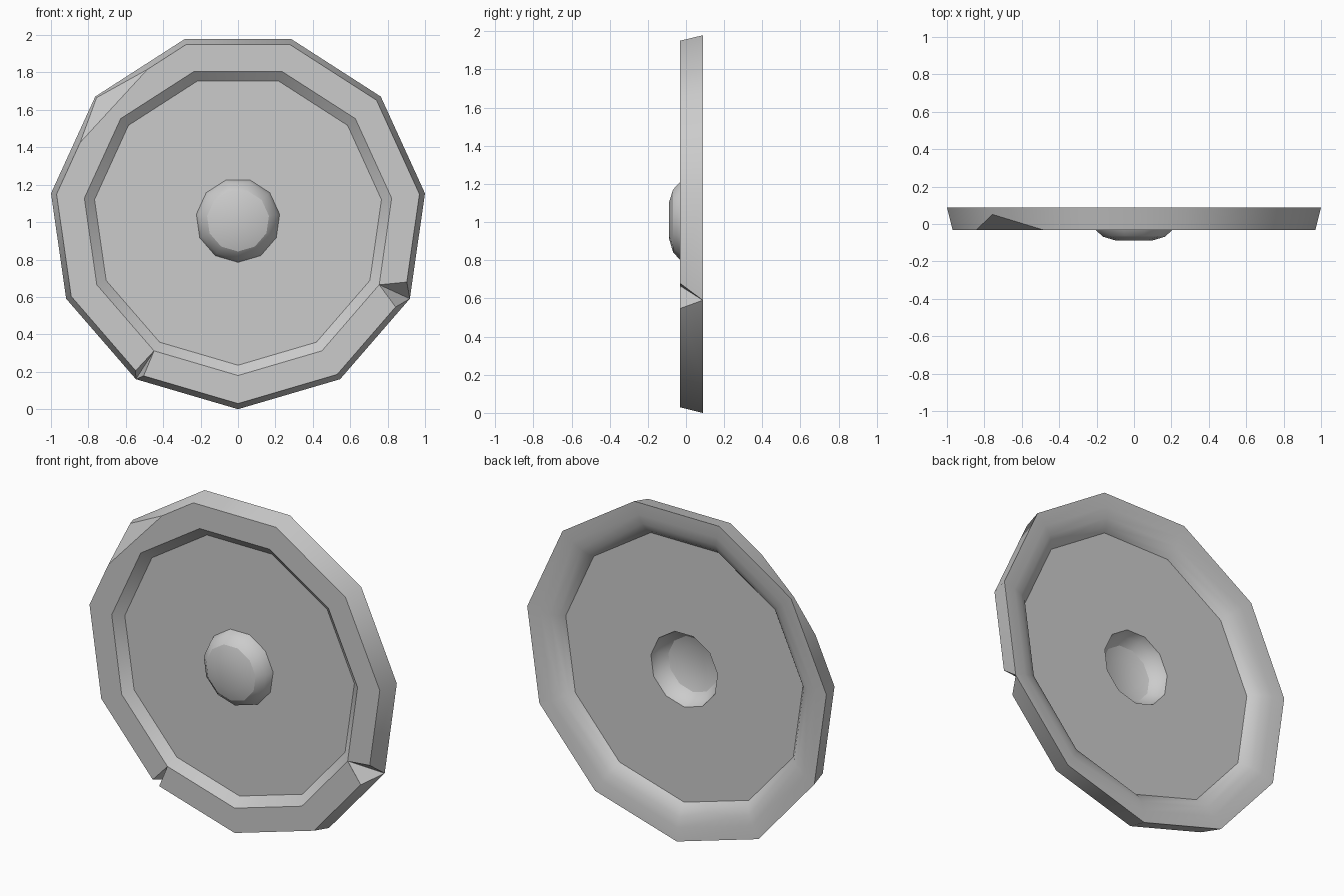
import bpy, bmesh, math
from mathutils import Vector

SIDES = 11
R = 1.01          # outer radius, also the height of the centre
STEP = math.tau / SIDES

cube = bpy.data.objects.get("Cube")
if cube:
    bpy.data.objects.remove(cube, do_unlink=True)

grey = bpy.data.materials.new("grey")
grey.use_nodes = True
grey.diffuse_color = (0.6, 0.6, 0.6, 1)
grey.node_tree.nodes["Principled BSDF"].inputs["Base Color"].default_value = (0.6, 0.6, 0.6, 1)


def corner(k, radius, y):
    """Corner k of the eleven-sided outline, counted from the bottom."""
    a = -math.pi / 2 + k * STEP
    return Vector((radius * math.cos(a), y, R + radius * math.sin(a)))


def lathe(bm, profile, closed):
    rings = [[bm.verts.new(corner(k, r, y)) for k in range(SIDES)] for r, y in profile]
    pairs = list(zip(rings, rings[1:]))
    if closed:
        pairs.append((rings[-1], rings[0]))
    for a, b in pairs:
        for k in range(SIDES):
            n = (k + 1) % SIDES
            bm.faces.new((a[k], a[n], b[n], b[k]))
    return rings


def shade(bm):
    """Smooth shading with sharp corners and flat front faces."""
    for f in bm.faces:
        f.smooth = True
    for e in bm.edges:
        flat = any(f.normal.y < -0.8 for f in e.link_faces)
        e.smooth = not (e.calc_face_angle(0) > math.radians(35)
                        or (flat and e.calc_face_angle(0) > math.radians(20)))


def make_object(name, bm):
    mesh = bpy.data.meshes.new(name)
    bm.to_mesh(mesh)
    bm.free()
    mesh.materials.append(grey)
    obj = bpy.data.objects.new(name, mesh)
    bpy.context.collection.objects.link(obj)
    return obj


def notch_cutter(k, front_a, front_b):
    """Wedge running from the groove out to the back corner k."""
    apex = corner(k, 0.83, -0.03)
    ends = [Vector(front_a), Vector(front_b), corner(k, R, 0.088)]
    points = [apex] + [apex + 1.6 * (p - apex) for p in ends]
    bm = bmesh.new()
    for p in points:
        bm.verts.new(p)
        bm.verts.new(p + Vector((0, -0.1, 0)))
    hull = bmesh.ops.convex_hull(bm, input=bm.verts)
    loose = [v for v in bm.verts if not v.link_faces]
    bmesh.ops.delete(bm, geom=loose, context='VERTS')
    bmesh.ops.recalc_face_normals(bm, faces=bm.faces)
    cutter = make_object("notch_cutter", bm)
    cutter.hide_render = True
    return cutter


# Rim: bevelled outside, flat front, sloping inner step, rounded hollow back
bm = bmesh.new()
lathe(bm, [(R, 0.088), (0.98, -0.032), (0.83, -0.032), (0.775, 0.015), (0.8, 0.015),
           (0.825, 0.042), (0.87, 0.066), (0.93, 0.081)], True)
bmesh.ops.recalc_face_normals(bm, faces=bm.faces)

# Chipped corner at the upper left
a, b, c = Vector((-0.49, -0.032, 1.81)), Vector((-0.84, -0.032, 1.43)), Vector((-0.755, 0.05, 1.665))
normal = (b - a).cross(c - a)
if normal.y > 0:
    normal.negate()
cut = bmesh.ops.bisect_plane(bm, geom=bm.verts[:] + bm.edges[:] + bm.faces[:],
                             plane_co=a, plane_no=normal, clear_outer=True)
bmesh.ops.holes_fill(bm, edges=[e for e in bm.edges if e.is_boundary])
bmesh.ops.recalc_face_normals(bm, faces=bm.faces)
rim = make_object("rim", bm)

# Two notches in the lower rim
cutters = [notch_cutter(2, (0.905, -0.032, 0.68), (0.84, -0.032, 0.55)),
           notch_cutter(-1, (-0.548, -0.032, 0.205), (-0.505, -0.032, 0.177))]
for cutter in cutters:
    mod = rim.modifiers.new("notch", 'BOOLEAN')
    mod.operation = 'DIFFERENCE'
    mod.solver = 'EXACT'
    mod.object = cutter
bpy.context.view_layer.update()
evaluated = rim.evaluated_get(bpy.context.evaluated_depsgraph_get())
bm = bmesh.new()
bm.from_mesh(evaluated.to_mesh())
evaluated.to_mesh_clear()
rim.modifiers.clear()
for cutter in cutters:
    bpy.data.objects.remove(cutter, do_unlink=True)
bm.normal_update()
shade(bm)
bm.to_mesh(rim.data)
bm.free()

# Thin centre panel with the hollow boss pressed out of it
bm = bmesh.new()
rings = lathe(bm, [(0.8, 0.017), (0.225, 0.017), (0.21, -0.03), (0.167, -0.068), (0.1, -0.088)], False)
bm.faces.new(rings[-1])
bmesh.ops.recalc_face_normals(bm, faces=bm.faces)
if max(bm.faces, key=lambda f: len(f.verts)).normal.y > 0:
    bmesh.ops.reverse_faces(bm, faces=bm.faces)
bm.normal_update()
shade(bm)
make_object("panel_and_boss", bm)
